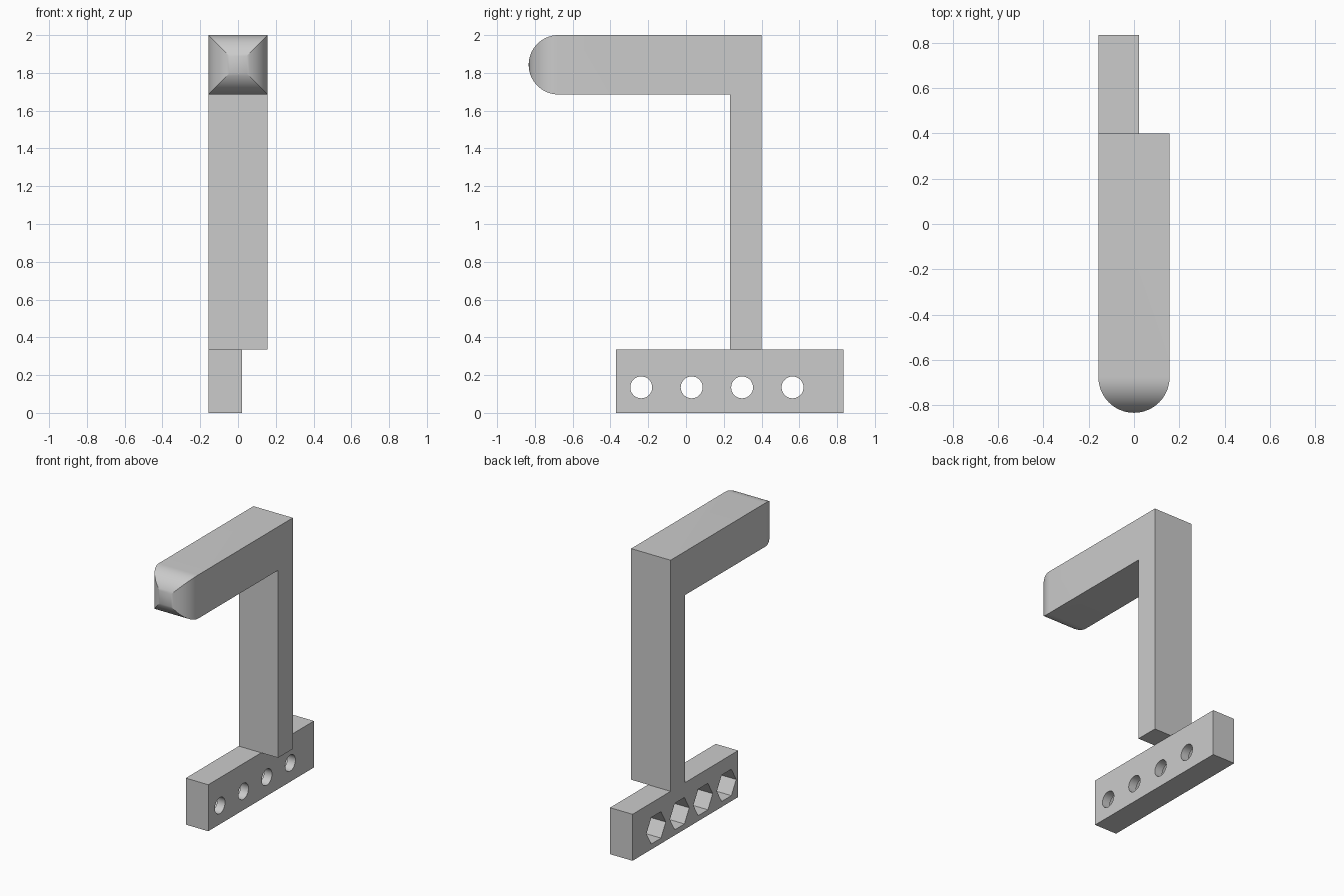
import bpy, bmesh, math
from mathutils import Matrix, Vector

default = bpy.data.objects.get("Cube")
if default:
    bpy.data.objects.remove(default, do_unlink=True)

grey = bpy.data.materials.new("light grey")
grey.use_nodes = True
grey.diffuse_color = (0.6, 0.6, 0.6, 1)
grey.node_tree.nodes["Principled BSDF"].inputs["Base Color"].default_value = (0.6, 0.6, 0.6, 1)


def add_object(name, bm):
    bmesh.ops.recalc_face_normals(bm, faces=bm.faces[:])
    mesh = bpy.data.meshes.new(name)
    bm.to_mesh(mesh)
    bm.free()
    mesh.materials.append(grey)
    obj = bpy.data.objects.new(name, mesh)
    bpy.context.collection.objects.link(obj)
    return obj


def extrude_outline(name, points, direction):
    bm = bmesh.new()
    face = bm.faces.new([bm.verts.new(p) for p in points])
    result = bmesh.ops.extrude_face_region(bm, geom=[face])
    verts = [v for v in result["geom"] if isinstance(v, bmesh.types.BMVert)]
    bmesh.ops.translate(bm, verts=verts, vec=Vector(direction))
    return add_object(name, bm)


def prism_along_x(name, sides, radius, x0, x1, y, z):
    bm = bmesh.new()
    bmesh.ops.create_cone(bm, cap_ends=True, segments=sides, radius1=radius,
                          radius2=radius, depth=x1 - x0)
    place = Matrix.Translation(((x0 + x1) / 2, y, z)) @ Matrix.Rotation(math.pi / 2, 4, "Y")
    bmesh.ops.transform(bm, matrix=place, verts=bm.verts[:])
    return add_object(name, bm)


def cut(obj, cutter, operation):
    mod = obj.modifiers.new(operation, "BOOLEAN")
    mod.operation = operation
    mod.solver = "EXACT"
    mod.object = cutter
    bpy.ops.object.select_all(action="DESELECT")
    bpy.context.view_layer.objects.active = obj
    obj.select_set(True)
    bpy.ops.object.modifier_apply(modifier=mod.name)
    bpy.data.objects.remove(cutter, do_unlink=True)


def smooth(obj):
    bpy.ops.object.select_all(action="DESELECT")
    bpy.context.view_layer.objects.active = obj
    obj.select_set(True)
    bpy.ops.object.shade_smooth_by_angle(angle=math.radians(25))


half = 0.157
tip, back = -0.833, 0.4
top, arm_bottom, plate_top = 2.0, 1.686, 0.335
steps = 32
# Half-round nose: distance from the tip and sideways offset
nose = [(tip + half * (1 - math.sin(a)), half * math.cos(a))
        for a in (math.pi * i / steps for i in range(steps + 1))]

# Post and arm: side outline, rounded at the tip in both directions
mid = (top + arm_bottom) / 2
side = [(-half, y, mid + s) for y, s in nose]
side += [(-half, 0.233, arm_bottom), (-half, 0.233, plate_top),
         (-half, back, plate_top), (-half, back, top)]
post_and_arm = extrude_outline("post_and_arm", side, (2 * half, 0, 0))
plan = [(s, y, 0.1) for y, s in nose] + [(-half, 0.6, 0.1), (half, 0.6, 0.1)]
cut(post_and_arm, extrude_outline("plan_cutter", plan, (0, 0, 2.2)), "INTERSECT")
smooth(post_and_arm)

# Mounting plate
plate_front, plate_back, plate_side = -0.37, 0.833, 0.022
outline = [(-half, plate_front, 0), (-half, plate_back, 0),
           (-half, plate_back, plate_top), (-half, plate_front, plate_top)]
plate = extrude_outline("mounting_plate", outline, (plate_side + half, 0, 0))

# Bolt holes with hexagonal nut pockets on the right side
for i in range(4):
    y = -0.237 + 0.267 * i
    cut(plate, prism_along_x("bolt_cutter", 32, 0.058, -0.3, 0.2, y, 0.135), "DIFFERENCE")
    cut(plate, prism_along_x("nut_cutter", 6, 0.11, -0.3, -0.04, y, 0.135), "DIFFERENCE")
smooth(plate)
